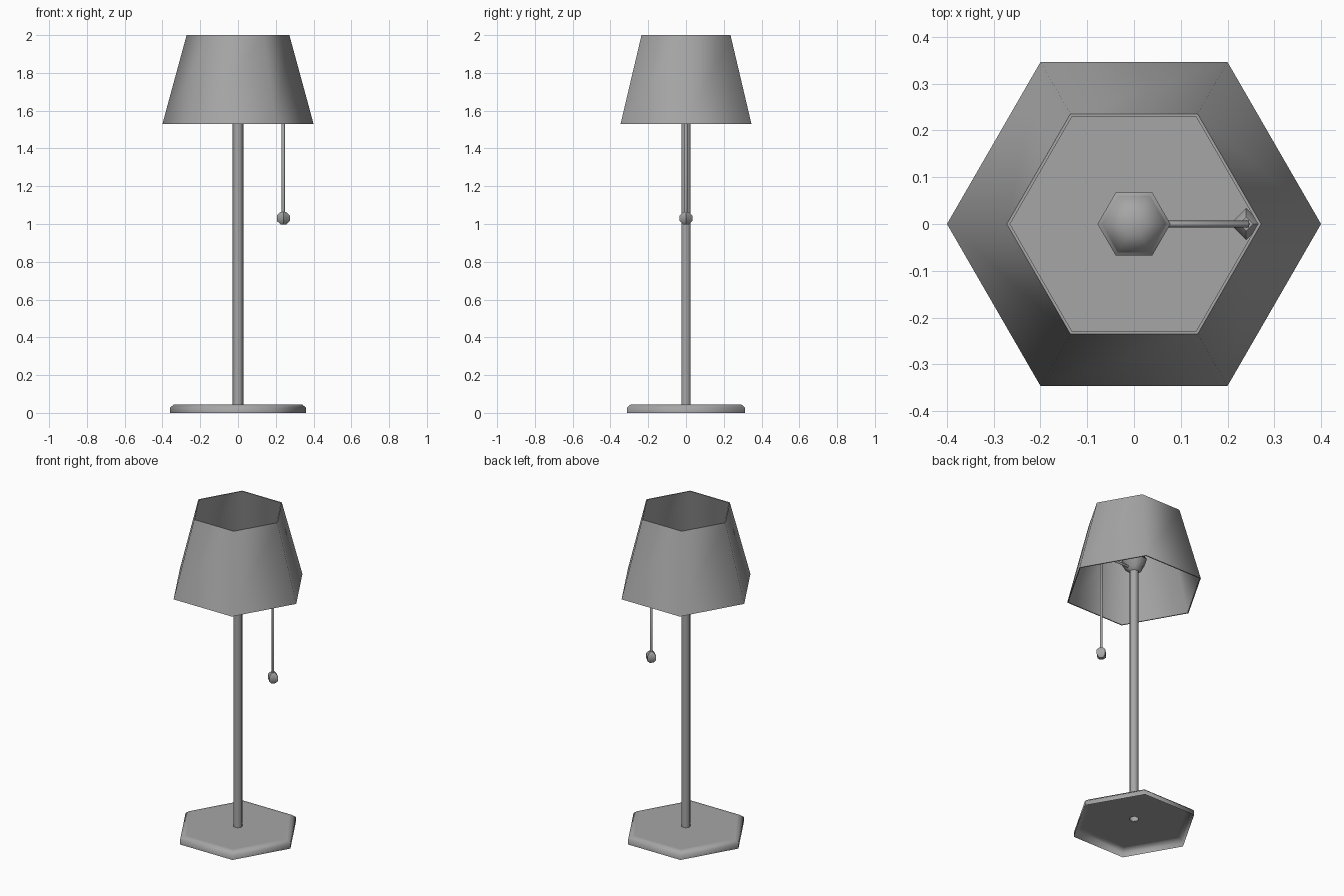
import bpy, bmesh, math
from mathutils import Matrix

cube = bpy.data.objects.get("Cube")
if cube:
    bpy.data.objects.remove(cube, do_unlink=True)

grey = bpy.data.materials.new("plain_grey")
grey.use_nodes = True
GREY = (0.38, 0.38, 0.38, 1)
grey.diffuse_color = GREY
grey.node_tree.nodes["Principled BSDF"].inputs["Base Color"].default_value = GREY


def lathe(name, profile, sides=6, closed=False, cap_top=False, matrix=Matrix(), angle=65):
    """Sweep (radius, height) points, ordered upwards on the outside, around z."""
    bm = bmesh.new()
    turns = [2 * math.pi * i / sides for i in range(sides)]
    rings = [[bm.verts.new((r * math.cos(a), r * math.sin(a), z)) for a in turns]
             for r, z in profile]
    pairs = list(zip(rings, rings[1:]))
    if closed:
        pairs.append((rings[-1], rings[0]))
    for low, high in pairs:
        for i in range(sides):
            j = (i + 1) % sides
            bm.faces.new((low[i], low[j], high[j], high[i]))
    if cap_top:
        bm.faces.new(rings[-1])
    bm.transform(matrix)
    mesh = bpy.data.meshes.new(name)
    bm.to_mesh(mesh)
    bm.free()
    mesh.materials.append(grey)
    obj = bpy.data.objects.new(name, mesh)
    bpy.context.collection.objects.link(obj)
    bpy.ops.object.select_all(action="DESELECT")
    obj.select_set(True)
    bpy.context.view_layer.objects.active = obj
    bpy.ops.object.shade_smooth_by_angle(angle=math.radians(angle))
    return obj


POLE_R, PULL_X, ARM_Z = 0.028, 0.24, 1.67

# Hollow foot with a chamfered rim, and the tube rising from it
lathe("base", [(0.36, 0), (0.36, 0.028), (0.338, 0.045), (0.315, 0.045), (POLE_R, 0.045)])
lathe("pole", [(POLE_R, 0.045), (POLE_R, 1.65)])

# Flared socket and domed bulb
lathe("socket", [(POLE_R, 1.65), (0.05, 1.668), (0.078, 1.72), (0.07, 1.728)])
lathe("bulb", [(0.07, 1.728), (0.055, 1.755), (0.025, 1.77)], cap_top=True)

# Thin tapered shade, open at both ends
lathe("shade", [(0.4, 1.53), (0.272, 2), (0.265, 2), (0.393, 1.53)], closed=True)

# Pull switch: side arm, cord and bead
lathe("switch_arm", [(0.008, 0.02), (0.008, PULL_X + 0.006)], sides=4, cap_top=True,
      matrix=Matrix.Translation((0, 0, ARM_Z)) @ Matrix.Rotation(math.pi / 2, 4, "Y"), angle=95)
hang = Matrix.Translation((PULL_X, 0, 0))
lathe("pull_cord", [(0.009, 1.05), (0.009, ARM_Z)], sides=4, cap_top=True, matrix=hang, angle=95)
lathe("pull_bead", [(0, 0.998), (0.015, 0.998), (0.034, 1.016), (0.034, 1.045), (0.015, 1.064), (0, 1.064)],
      sides=4, matrix=hang, angle=50)
